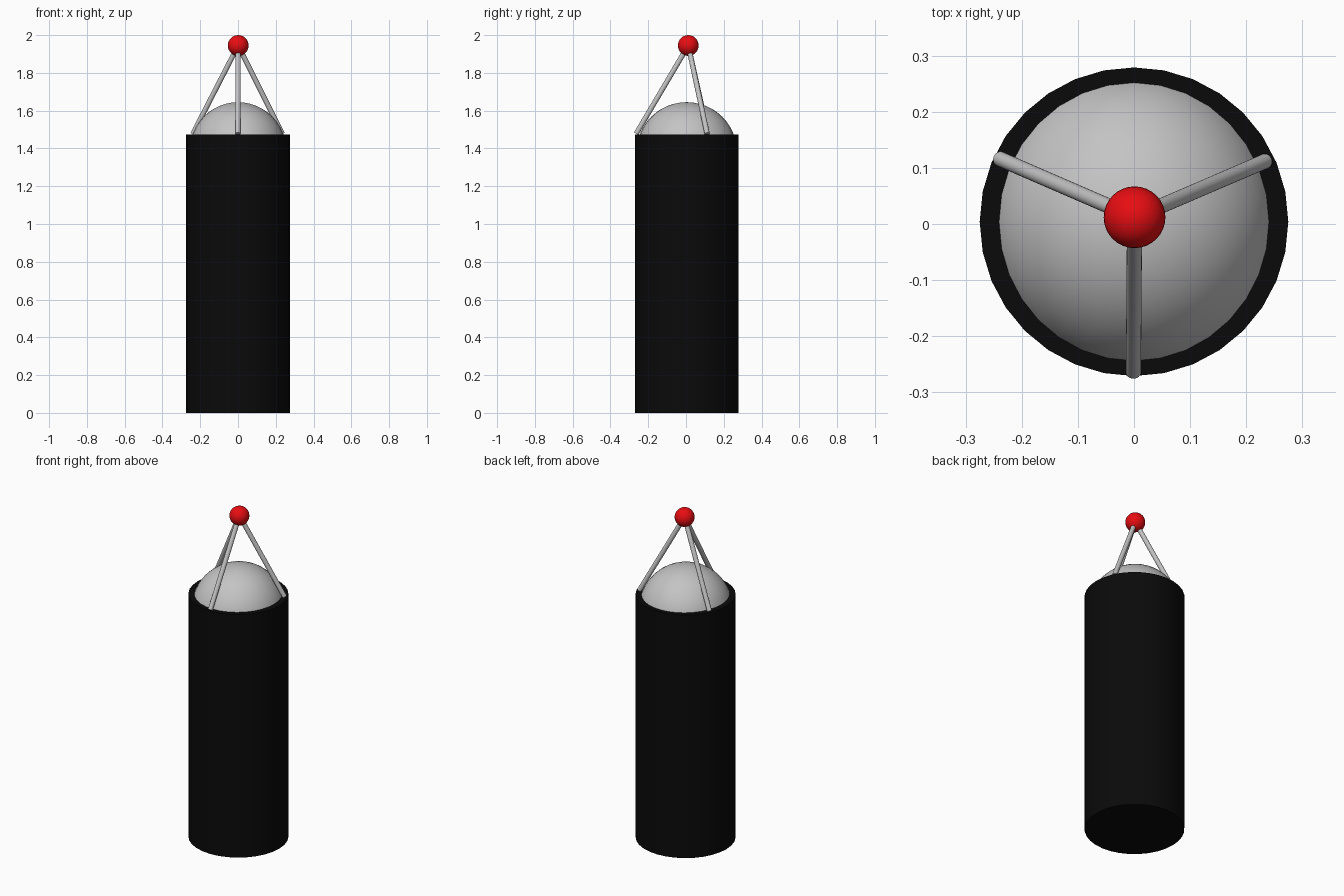
import bpy, math
from mathutils import Vector

if "Cube" in bpy.data.objects:
    bpy.data.objects.remove(bpy.data.objects["Cube"])


def material(name, rgb):
    m = bpy.data.materials.new(name)
    m.diffuse_color = (*rgb, 1)
    m.use_nodes = True
    m.node_tree.nodes["Principled BSDF"].inputs["Base Color"].default_value = m.diffuse_color
    return m


BLACK = material("black", (0.003, 0.003, 0.003))
GREY = material("light grey", (0.55, 0.55, 0.55))
RED = material("red", (0.8, 0.004, 0.006))


def finish(name, mat, angle=40):
    ob = bpy.context.object
    ob.name = name
    ob.data.materials.append(mat)
    bpy.ops.object.shade_smooth_by_angle(angle=math.radians(angle))
    return ob


def rod(name, a, b, radius, mat):
    a, b = Vector(a), Vector(b)
    d = b - a
    bpy.ops.mesh.primitive_cylinder_add(
        vertices=24, radius=radius, depth=d.length, location=(a + b) / 2,
        rotation=d.to_track_quat('Z', 'Y').to_euler())
    return finish(name, mat)


# main upright body
H, CY = 1.475, 0.004
bpy.ops.mesh.primitive_cylinder_add(vertices=32, radius=0.275, depth=H, location=(0, CY, H / 2))
finish("body", BLACK)

# domed stuffing showing above the rim
bpy.ops.mesh.primitive_uv_sphere_add(segments=32, ring_count=24, radius=0.261,
                                     location=(0, CY, 1.384))
bpy.context.object.scale = (0.985, 1.015, 1)
finish("dome", GREY)

# hanging ball
APEX = (0.001, 0.012, 1.945)
bpy.ops.mesh.primitive_uv_sphere_add(segments=32, ring_count=16, radius=0.055, location=APEX)
finish("hanging_ball", RED)

# three struts from the rim up to the ball
for name, foot in (("left_strut", (-0.239, 0.116, 1.478)),
                   ("right_strut", (0.234, 0.112, 1.478)),
                   ("front_strut", (-0.001, -0.264, 1.478))):
    rod(name, foot, APEX, 0.0135, GREY)
